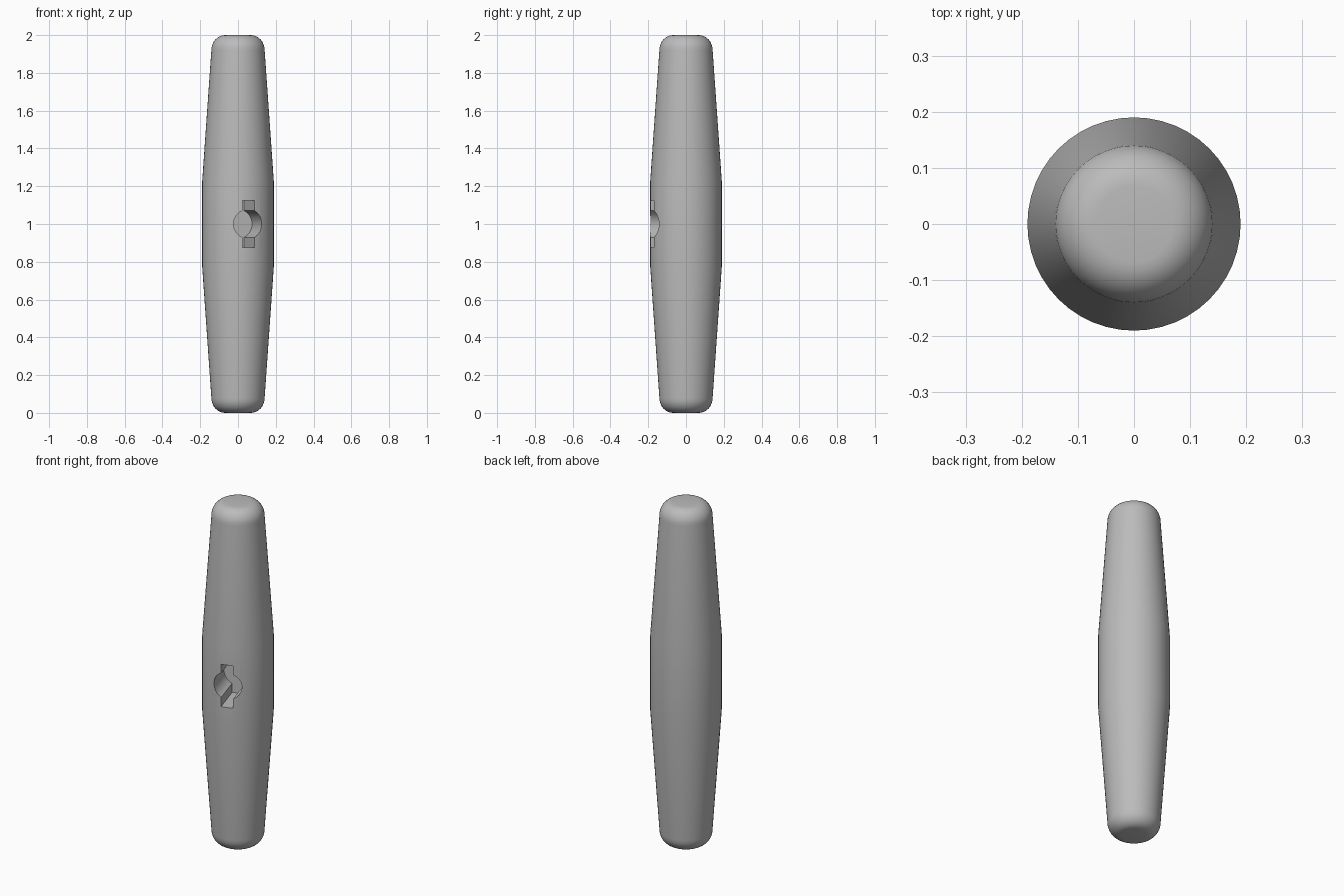
import bpy
import bmesh
from math import sin, cos, asin, radians, pi
from mathutils import Matrix, Vector

default = bpy.data.objects.get("Cube")
if default:
    bpy.data.objects.remove(default, do_unlink=True)

SEGMENTS = 48

# One plain grey for the whole part
grey = bpy.data.materials.new("plain grey")
grey.use_nodes = True
grey.diffuse_color = (0.5, 0.5, 0.5, 1)
grey.node_tree.nodes["Principled BSDF"].inputs["Base Color"].default_value = (0.5, 0.5, 0.5, 1)


def make_object(name, bm):
    bmesh.ops.recalc_face_normals(bm, faces=bm.faces)
    mesh = bpy.data.meshes.new(name)
    bm.to_mesh(mesh)
    bm.free()
    mesh.materials.append(grey)
    obj = bpy.data.objects.new(name, mesh)
    bpy.context.collection.objects.link(obj)
    return obj


# Body: straight middle, tapered arms and rounded ends, turned around z
upper = [(0.19, 1.22)]
for i in range(9):
    a = i / 8 * pi / 2
    upper.append((0.068 + 0.073 * cos(a), 1.92 + 0.08 * sin(a)))
profile = [(r, 2 - z) for r, z in reversed(upper)] + upper

bm = bmesh.new()
rings = []
for r, z in profile:
    angles = [2 * pi * k / SEGMENTS for k in range(SEGMENTS)]
    rings.append([bm.verts.new((r * cos(a), r * sin(a), z)) for a in angles])
for low, high in zip(rings, rings[1:]):
    for k in range(SEGMENTS):
        n = (k + 1) % SEGMENTS
        bm.faces.new((low[k], low[n], high[n], high[k]))
bm.faces.new(rings[0][::-1])
bm.faces.new(rings[-1])
body = make_object("toggle_body", bm)

# Socket: round blind hole with a vertical slot, reaching the body axis
RADIUS, SLOT_HALF, SLOT_TOP = 0.078, 0.033, 0.124
reach = pi / 2 - asin(SLOT_HALF / RADIUS)
half = [(RADIUS * cos(a), RADIUS * sin(a))
        for a in (-reach + 2 * reach * i / 16 for i in range(17))]
half.append((SLOT_HALF, SLOT_TOP))
half.append((-SLOT_HALF, SLOT_TOP))
outline = half + [(-u, -v) for u, v in half]

bm = bmesh.new()
floor = bm.faces.new([bm.verts.new((u, 0, v)) for u, v in outline])
extruded = bmesh.ops.extrude_face_region(bm, geom=[floor], use_keep_orig=True)
moved = [g for g in extruded["geom"] if isinstance(g, bmesh.types.BMVert)]
bmesh.ops.translate(bm, verts=moved, vec=Vector((0, -0.3, 0)))
cutter = make_object("socket_cutter", bm)
cutter.matrix_world = Matrix.Translation((0, 0, 1)) @ Matrix.Rotation(radians(17), 4, "Z")
cutter.hide_render = True

# Cut the socket, then smooth everything but the sharp rims
cut = body.modifiers.new("socket", "BOOLEAN")
cut.operation = "DIFFERENCE"
cut.solver = "EXACT"
cut.object = cutter
bpy.ops.object.select_all(action="DESELECT")
body.select_set(True)
bpy.context.view_layer.objects.active = body
bpy.context.view_layer.update()
bpy.ops.object.modifier_apply(modifier=cut.name)
bpy.data.objects.remove(cutter, do_unlink=True)
bpy.ops.object.shade_smooth_by_angle(angle=radians(30))
